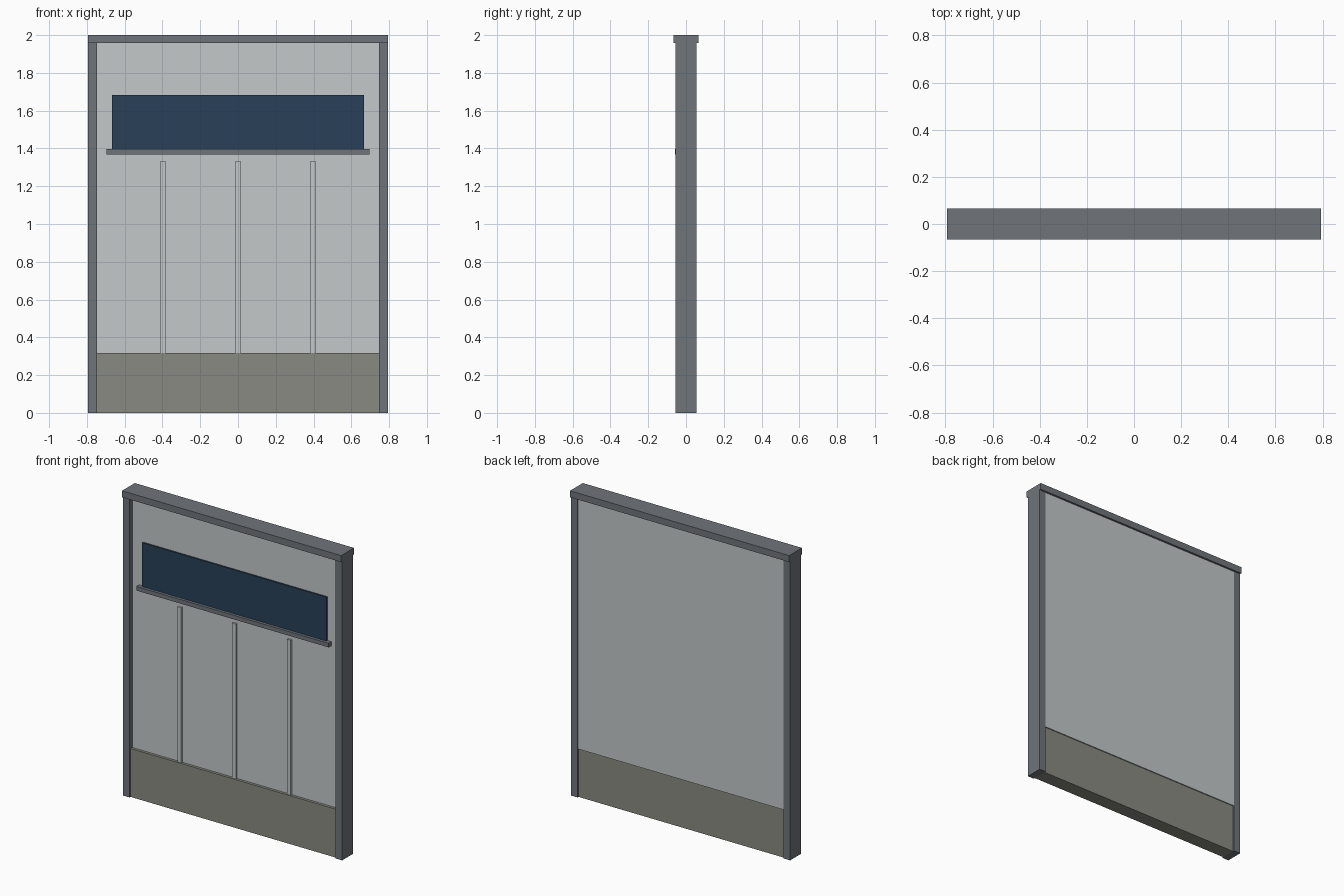
import bpy

if "Cube" in bpy.data.objects:
    bpy.data.objects.remove(bpy.data.objects["Cube"])


def material(name, rgb):
    m = bpy.data.materials.new(name)
    m.diffuse_color = (*rgb, 1.0)
    m.use_nodes = True
    m.node_tree.nodes["Principled BSDF"].inputs["Base Color"].default_value = m.diffuse_color
    return m


FRAME = material("frame_grey", (0.16, 0.178, 0.195))
PANEL = material("panel_light_grey", (0.55, 0.58, 0.59))
BASE = material("base_taupe", (0.25, 0.255, 0.22))
NAVY = material("window_navy", (0.022, 0.051, 0.098))


def box(name, x, y, z, mat):
    """Box from (min, max) ranges along each axis."""
    bpy.ops.mesh.primitive_cube_add(size=1)
    ob = bpy.context.object
    ob.name = name
    ob.location = [(a + b) / 2 for a, b in (x, y, z)]
    ob.scale = [b - a for a, b in (x, y, z)]
    bpy.ops.object.transform_apply(location=True, rotation=False, scale=True)
    ob.data.materials.append(mat)
    return ob


W, INNER = 0.794, 0.746          # outer and inner half widths
BASE_TOP, CAP_BOTTOM = 0.317, 1.957
PANEL_FRONT = -0.028

# Frame: two side posts and the slightly deeper top rail
for side, x in (("left", (-W, -INNER)), ("right", (INNER, W))):
    box(f"{side}_post", x, (-0.056, 0.056), (0, CAP_BOTTOM), FRAME)
box("top_rail", (-W, W), (-0.066, 0.066), (CAP_BOTTOM, 2.0), FRAME)

# Infill: plinth and wall panel
box("base_plinth", (-INNER, INNER), (-0.046, 0.046), (0, BASE_TOP), BASE)
box("wall_panel", (-INNER, INNER), (PANEL_FRONT, 0.053), (BASE_TOP, CAP_BOTTOM), PANEL)

# Dark window with its sill
box("window", (-0.667, 0.667), (-0.039, PANEL_FRONT), (1.396, 1.683), NAVY)
box("window_sill", (-0.696, 0.696), (-0.057, PANEL_FRONT), (1.369, 1.396), FRAME)

# Vertical ribs below the sill
for i, x in enumerate((-0.397, 0, 0.397)):
    box(f"rib_{i + 1}", (x - 0.013, x + 0.013), (-0.041, PANEL_FRONT), (BASE_TOP, 1.333), PANEL)
